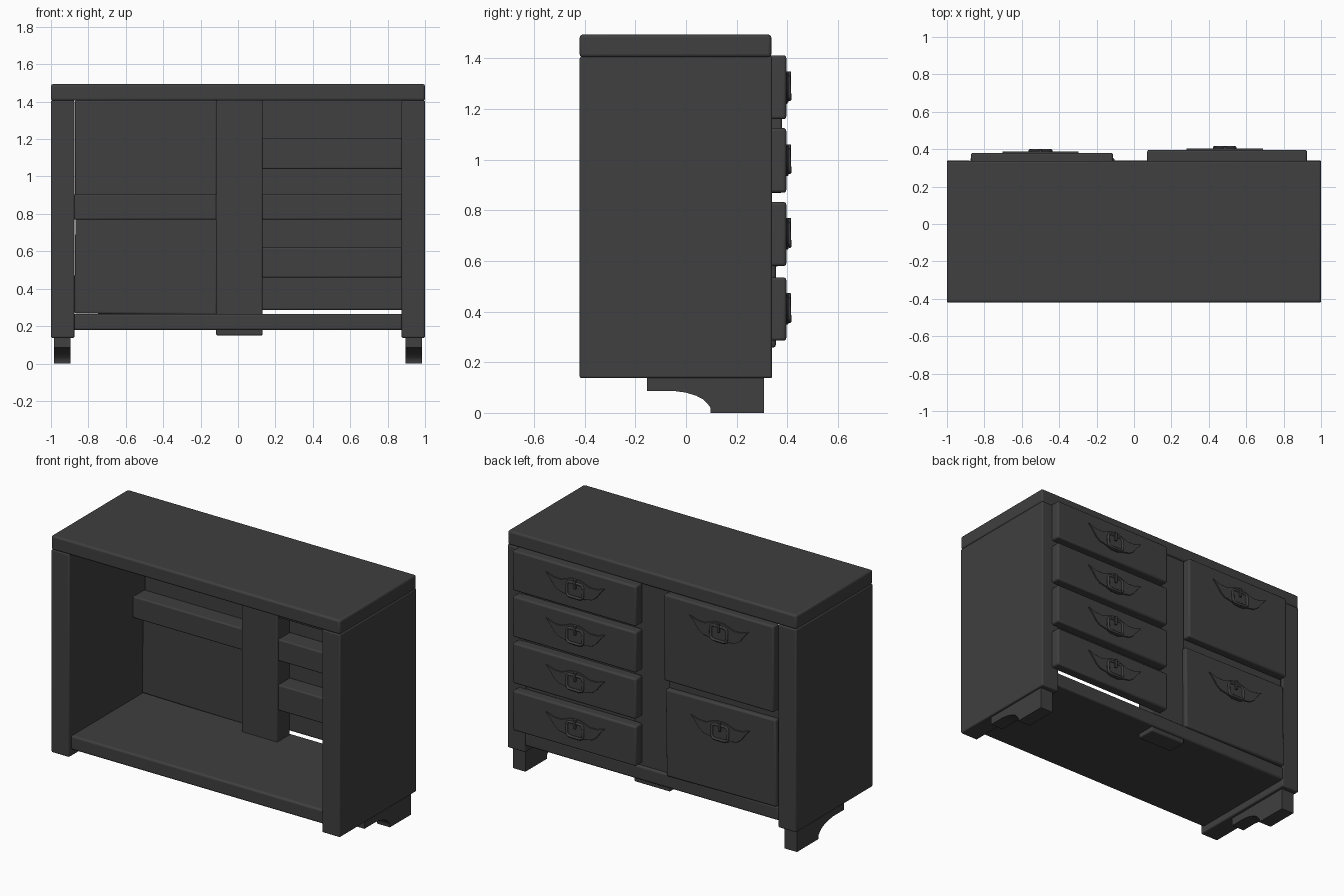
import bpy, bmesh, math
from mathutils import Matrix

if "Cube" in bpy.data.objects:
    bpy.data.objects.remove(bpy.data.objects["Cube"])

# Dark painted finish shared by every part
dark = bpy.data.materials.new("dark_finish")
dark.diffuse_color = (0.05, 0.05, 0.05, 1)
dark.use_nodes = True
dark.node_tree.nodes["Principled BSDF"].inputs["Base Color"].default_value = dark.diffuse_color


def finish(name, bm, bevel=0.0):
    bmesh.ops.recalc_face_normals(bm, faces=bm.faces[:])
    me = bpy.data.meshes.new(name)
    bm.to_mesh(me)
    bm.free()
    me.materials.append(dark)
    ob = bpy.data.objects.new(name, me)
    bpy.context.collection.objects.link(ob)
    if bevel:
        m = ob.modifiers.new("soft_edges", "BEVEL")
        m.width, m.segments = bevel, 3
        m.limit_method = "ANGLE"
        m.angle_limit = math.radians(40)
    bpy.ops.object.select_all(action="DESELECT")
    ob.select_set(True)
    bpy.context.view_layer.objects.active = ob
    bpy.ops.object.shade_smooth_by_angle(angle=math.radians(35))
    return ob


def box(name, x, y, z, bevel=0.008, tilt=0.0):
    """Box from (min, max) ranges, optionally tilted about y."""
    bm = bmesh.new()
    bmesh.ops.create_cube(bm, size=1)
    bmesh.ops.scale(bm, vec=(x[1] - x[0], y[1] - y[0], z[1] - z[0]), verts=bm.verts)
    ob = finish(name, bm, bevel)
    ob.location = (sum(x) / 2, sum(y) / 2, sum(z) / 2)
    ob.rotation_euler.y = math.radians(tilt)
    return ob


def prism(name, pts, vec, bevel=0.0):
    """Extrude a closed 3D outline along vec."""
    bm = bmesh.new()
    f = bm.faces.new([bm.verts.new(p) for p in pts])
    r = bmesh.ops.extrude_face_region(bm, geom=[f])
    bmesh.ops.translate(bm, vec=vec, verts=[v for v in r["geom"] if isinstance(v, bmesh.types.BMVert)])
    return finish(name, bm, bevel)


def rounded_rect(w, h, r, n=4):
    pts = []
    for k, (sx, sz) in enumerate([(1, 1), (-1, 1), (-1, -1), (1, -1)]):
        for i in range(n + 1):
            a = math.pi / 2 * (k + i / n)
            pts.append((sx * (w - r) + r * math.cos(a), sz * (h - r) + r * math.sin(a)))
    # corners: fix arc direction so each quarter bulges outward
    return pts


def handle(name, x, y, z, tilt=0.0):
    """Winged back plate, buckle-shaped pull and a centre pin."""
    half = [(0.03, 0.058), (0.065, 0.045), (0.10, 0.032), (0.15, 0.034), (0.205, 0.052),
            (0.175, 0.02), (0.145, -0.02), (0.115, -0.042), (0.07, -0.05), (0.03, -0.066)]
    outline = half + [(-a, b) for a, b in reversed(half)]
    parts = [prism(name + "_plate", [(a, -0.004, b) for a, b in outline], (0, 0.012, 0), 0.002)]

    cu = bpy.data.curves.new(name + "_pull", "CURVE")
    cu.dimensions = "3D"
    cu.bevel_depth, cu.bevel_resolution = 0.008, 2
    loop = rounded_rect(0.056, 0.044, 0.022)
    sp = cu.splines.new("POLY")
    sp.points.add(len(loop) - 1)
    for p, (a, b) in zip(sp.points, loop):
        p.co = (a, 0.011 - 0.05 * b, b - 0.008, 1)
    sp.use_cyclic_u = True
    cu.materials.append(dark)
    pull = bpy.data.objects.new(name + "_pull", cu)
    bpy.context.collection.objects.link(pull)
    parts.append(pull)

    parts.append(box(name + "_pin", (-0.008, 0.008), (0, 0.019), (0.0, 0.058), 0.003))
    place = Matrix.Translation((x, y, z)) @ Matrix.Rotation(math.radians(tilt), 4, "Y")
    for ob in parts:
        ob.matrix_world = place @ Matrix.Translation(ob.location)


# Carcass
box("top_slab", (-1, 1), (-0.42, 0.337), (1.405, 1.494), 0.012)
box("bottom_shelf", (-0.88, 0.88), (-0.40, 0.34), (0.178, 0.266), 0.012)
box("centre_post", (-0.117, 0.132), (0.20, 0.325), (0.15, 1.41))

# Side panels and arched feet
foot = [(-0.155, 0.15), (-0.155, 0.087), (-0.05, 0.087), (0.0, 0.08), (0.04, 0.068), (0.07, 0.052),
        (0.09, 0.03), (0.097, 0.02), (0.097, 0.0), (0.308, 0.0), (0.308, 0.15)]
for s, side in ((-1, "left"), (1, "right")):
    box(side + "_panel", tuple(sorted((s, s * 0.875))), (-0.42, 0.34), (0.137, 1.407))
    prism(side + "_foot", [(s * 0.94 - 0.044, a, b) for a, b in foot], (0.088, 0, 0))

# Rails between drawers and doors
box("door_rail", (-0.877, -0.11), (0.21, 0.325), (0.77, 0.905))
for i, (lo, hi) in enumerate([(1.04, 1.205), (0.77, 0.905), (0.46, 0.62)]):
    box(f"drawer_rail_{i}", (0.125, 0.877), (0.21, 0.33), (lo, hi))

# Four drawers
for i, (lo, hi) in enumerate([(1.16, 1.412), (0.87, 1.125), (0.58, 0.833), (0.285, 0.535)]):
    box(f"drawer_front_{i}", (0.07, 0.925), (0.328, 0.396), (lo, hi), 0.011)
    handle(f"drawer_handle_{i}", 0.485, 0.396, (lo + hi) / 2 + 0.005)

# Two doors, the lower one hanging slightly askew
box("upper_door", (-0.872, -0.112), (0.32, 0.38), (0.868, 1.408), 0.011)
handle("upper_door_handle", -0.5, 0.38, 1.277)
box("lower_door", (-0.872, -0.108), (0.295, 0.355), (0.263, 0.808), 0.011, 0.7)
handle("lower_door_handle", -0.49, 0.355, 0.645, 0.7)
